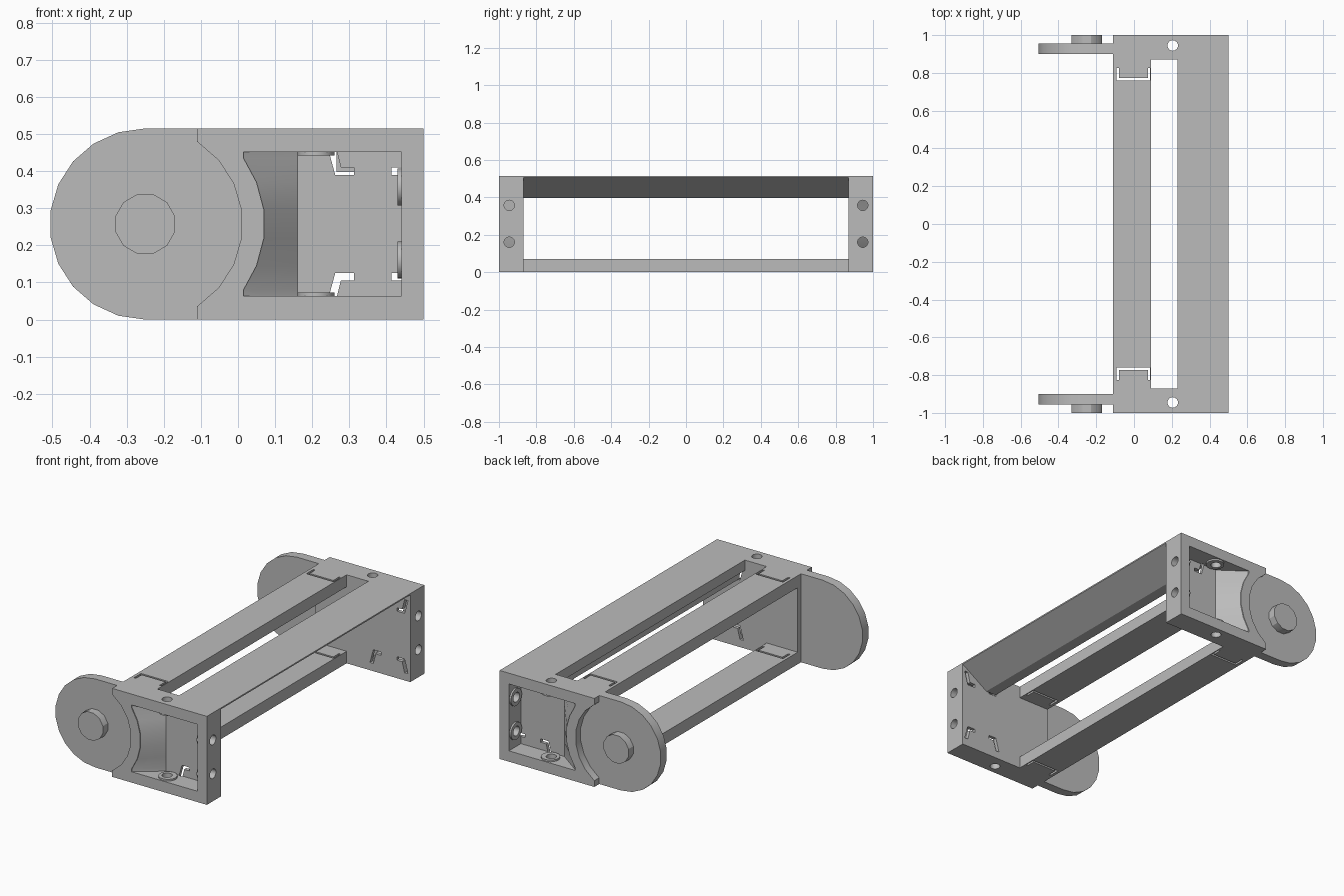
import bpy, bmesh, math

cube = bpy.data.objects.get("Cube")
if cube:
    bpy.data.objects.remove(cube, do_unlink=True)

grey = bpy.data.materials.new("plain grey")
grey.use_nodes = True
colour = (0.5, 0.5, 0.5, 1)
grey.diffuse_color = colour
grey.node_tree.nodes["Principled BSDF"].inputs["Base Color"].default_value = colour

MID = 0.2575          # half height
PIVOT = -0.25         # x of the pivot axis
INNER, FACE, FLOOR = 0.87, 0.955, 0.89


def add_object(name, bm):
    bmesh.ops.recalc_face_normals(bm, faces=bm.faces)
    mesh = bpy.data.meshes.new(name)
    bm.to_mesh(mesh)
    bm.free()
    mesh.materials.append(grey)
    ob = bpy.data.objects.new(name, mesh)
    bpy.context.collection.objects.link(ob)
    return ob


def loft_into(bm, sections):
    rings = [[bm.verts.new(p) for p in s] for s in sections]
    bm.faces.new(rings[0])
    bm.faces.new(rings[-1])
    n = len(rings[0])
    for a, b in zip(rings, rings[1:]):
        for i in range(n):
            j = (i + 1) % n
            bm.faces.new((a[i], a[j], b[j], b[i]))


def section(axis, pts, d):
    place = {"x": lambda u, v: (d, u, v),
             "y": lambda u, v: (u, d, v),
             "z": lambda u, v: (u, v, d)}[axis]
    return [place(u, v) for u, v in pts]


def prisms(name, items):
    """One object from several (axis, outline, low, high) prisms."""
    bm = bmesh.new()
    for axis, pts, lo, hi in items:
        loft_into(bm, [section(axis, pts, lo), section(axis, pts, hi)])
    return add_object(name, bm)


def rect(a, b, c, d):
    return [(a, c), (b, c), (b, d), (a, d)]


def ngon(u, v, r, n, turn=0.0):
    return [(u + r * math.cos(turn + math.tau * i / n),
             v + r * math.sin(turn + math.tau * i / n)) for i in range(n)]


def flip(pts):
    return [(u, 2 * MID - v) for u, v in pts]


def finish(ob, cutters=(), mirror=True):
    for c in cutters:
        c.hide_render = True
        mod = ob.modifiers.new("cut", "BOOLEAN")
        mod.operation = "DIFFERENCE"
        mod.solver = "EXACT"
        mod.object = c
    if mirror:
        mod = ob.modifiers.new("mirror", "MIRROR")
        mod.use_axis = (False, True, False)
    deps = bpy.context.evaluated_depsgraph_get()
    mesh = bpy.data.meshes.new_from_object(ob.evaluated_get(deps))
    ob.modifiers.clear()
    ob.data = mesh
    bpy.ops.object.select_all(action="DESELECT")
    ob.select_set(True)
    bpy.context.view_layer.objects.active = ob
    bpy.ops.object.shade_smooth_by_angle(angle=math.radians(30))


# Cutters: round recess, pocket, clip slots and screw holes
quarter = math.pi / 2
recess = prisms("recess_cutter", [("y", ngon(PIVOT, MID, 0.262, 22, quarter), FACE, 1.1)])

arc = [(0.015, 0.08), (0.05, 0.145), (0.07, 0.22)]
left = [(0.015, 0.063)] + arc + flip(arc)[::-1] + [(0.015, 0.452)]
right = [(0.44, v) for u, v in left[::-1]]
floor_line = [(0.16, v) for u, v in left]
bm = bmesh.new()
loft_into(bm, [section("y", left + right, 1.05),
               section("y", left + right, 0.995),
               section("y", floor_line + right, FLOOR)])
pocket = add_object("pocket_cutter", bm)

hook = [(0.24, 0.045), (0.262, 0.045), (0.277, 0.105),
        (0.312, 0.105), (0.312, 0.125), (0.262, 0.125)]
hook_b = [(0.725 - u, v) for u, v in hook]
hooks = [hook, hook_b, flip(hook), flip(hook_b)]
slots = prisms("slot_cutter", [("y", h, 0.8, 0.895) for h in hooks])

HOLE_Y, HOLE_X, HOLE_Z = 0.945, 0.205, (0.16, 0.357)
holes = prisms("hole_cutter",
               [("z", ngon(HOLE_X, HOLE_Y, 0.028, 16), -0.1, 0.15),
                ("z", ngon(HOLE_X, HOLE_Y, 0.028, 16), 0.4, 0.6)] +
               [("x", ngon(HOLE_Y, z, 0.028, 16), 0.4, 0.6) for z in HOLE_Z])

# End brackets
bracket = prisms("end_brackets", [("y", rect(-0.11, 0.5, 0, 2 * MID), INNER, 1.0)])
finish(bracket, [recess, pocket, slots, holes])

# Raised rings round the screw holes
rings = prisms("screw_rings",
               [("z", ngon(HOLE_X + 0.005, HOLE_Y, 0.05, 20), 0.063, 0.073),
                ("z", ngon(HOLE_X + 0.005, HOLE_Y, 0.05, 20), 0.442, 0.452)] +
               [("x", ngon(HOLE_Y, z, 0.05, 20), 0.43, 0.44) for z in HOLE_Z])
finish(rings, [holes])

# Rounded ears and their pivot pins
ear = [(PIVOT + MID * math.cos(a), MID + MID * math.sin(a))
       for a in (quarter + math.pi * i / 11 for i in range(12))]
ear += [(-0.11, 0), (-0.11, 2 * MID)]
finish(prisms("pivot_ears", [("y", ear, 0.90, FACE)]))
finish(prisms("pivot_pins", [("y", ngon(PIVOT, MID, 0.083, 12, math.pi / 12), 0.95, 1.0)]))

# Upper and lower rails with a U-shaped gap near each end
gaps = []
for s in (1, -1):
    for x0, x1, y0, y1 in ((-0.092, 0.085, 0.76, 0.772),
                           (-0.092, -0.08, 0.765, 0.825),
                           (0.073, 0.085, 0.765, 0.825)):
        lo, hi = sorted((s * y0, s * y1))
        gaps.append(("z", rect(x0, x1, lo, hi), -0.1, 0.6))
gap_cutters = [prisms("gap_cutter", [g]) for g in gaps]
for name, z in (("lower_rail", 0.0), ("upper_rail", 0.445)):
    rail = prisms(name, [("y", rect(-0.11, 0.09, z, z + 0.07), -INNER, INNER)])
    finish(rail, gap_cutters, mirror=False)

# Wide top beam with a sloped, stepped underside
beam = [(0.5, 0.515), (0.5, 0.507), (0.33, 0.397), (0.265, 0.397),
        (0.265, 0.455), (0.23, 0.455), (0.23, 0.515)]
finish(prisms("top_beam", [("y", beam, -INNER, INNER)]), mirror=False)

# Remove the helpers
for c in [recess, pocket, slots, holes] + gap_cutters:
    bpy.data.objects.remove(c, do_unlink=True)
